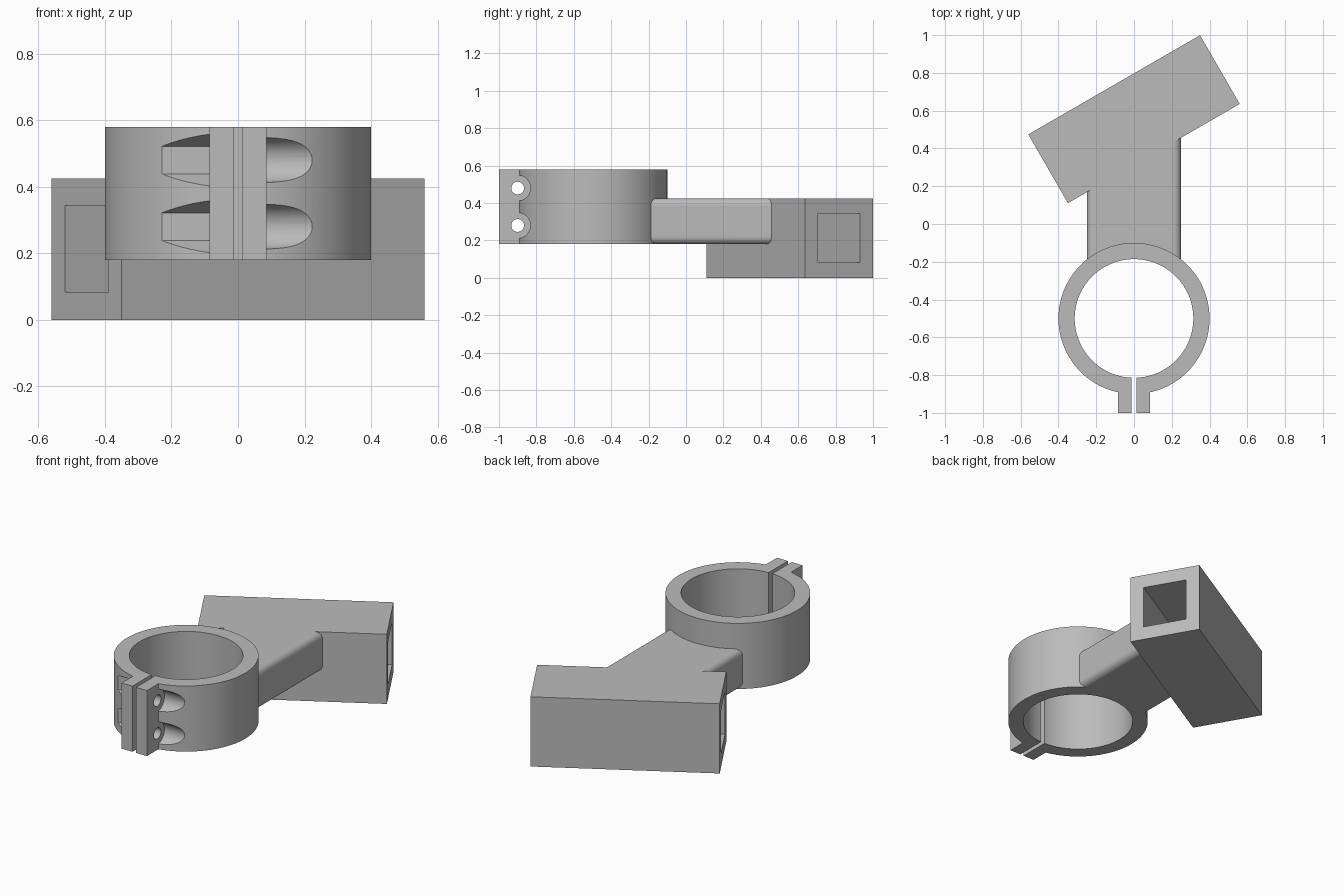
import bpy, bmesh
from math import pi, sin, cos, radians
from mathutils import Vector, Matrix

default = bpy.data.objects.get("Cube")
if default:
    bpy.data.objects.remove(default, do_unlink=True)

grey = bpy.data.materials.new("plain grey")
grey.use_nodes = True
colour = (0.5, 0.5, 0.5, 1)
grey.diffuse_color = colour
grey.node_tree.nodes["Principled BSDF"].inputs["Base Color"].default_value = colour


def finish(name, bm):
    bmesh.ops.recalc_face_normals(bm, faces=bm.faces)
    mesh = bpy.data.meshes.new(name)
    bm.to_mesh(mesh)
    bm.free()
    mesh.materials.append(grey)
    obj = bpy.data.objects.new(name, mesh)
    bpy.context.collection.objects.link(obj)
    return obj


def block(name, low, high, turn=0, round_y=0):
    """Box between two corners; optionally turned about z or with its y edges rounded."""
    low, high = Vector(low), Vector(high)
    bm = bmesh.new()
    bmesh.ops.create_cube(bm, size=1)
    size, centre = high - low, (low + high) / 2
    bmesh.ops.scale(bm, vec=size, verts=bm.verts)
    if round_y:
        edges = [e for e in bm.edges
                 if abs(e.verts[0].co.y - e.verts[1].co.y) > size.y / 2]
        bmesh.ops.bevel(bm, geom=edges, offset=round_y, segments=8,
                        profile=0.5, affect='EDGES')
    bmesh.ops.rotate(bm, verts=bm.verts, matrix=Matrix.Rotation(turn, 3, 'Z'))
    bmesh.ops.translate(bm, vec=centre, verts=bm.verts)
    return finish(name, bm)


def prism(name, centre, radius, sides, along):
    """Regular prism extruded from centre by the vector along (z or x)."""
    along, centre = Vector(along), Vector(centre)
    upright = abs(along.z) > 0
    bm = bmesh.new()
    ring = []
    for i in range(sides):
        a = 2 * pi * i / sides
        u, v = radius * cos(a), radius * sin(a)
        offset = Vector((u, v, 0)) if upright else Vector((0, v, u))
        ring.append(bm.verts.new(centre + offset))
    face = bm.faces.new(ring)
    grown = bmesh.ops.extrude_face_region(bm, geom=[face], use_keep_orig=True)["geom"]
    moved = [g for g in grown if isinstance(g, bmesh.types.BMVert)]
    bmesh.ops.translate(bm, vec=along, verts=moved)
    return finish(name, bm)


def combine(body, other, operation):
    other.hide_render = True
    mod = body.modifiers.new(other.name, 'BOOLEAN')
    mod.operation, mod.solver, mod.object = operation, 'EXACT', other
    bpy.context.view_layer.objects.active = body
    bpy.ops.object.modifier_apply(modifier=mod.name)
    bpy.data.objects.remove(other, do_unlink=True)


ring_y, bolt_y = -0.5, -0.9
bottom, top, arm_top = 0.18, 0.58, 0.425

# Clamp ring, flanges, connecting arm and angled square tube
body = prism("clamp_bracket", (0, ring_y, bottom), 0.4, 128, (0, 0, top - bottom))
combine(body, block("flanges", (-0.086, -1, bottom), (0.086, -0.84, top)), 'UNION')
combine(body, block("arm", (-0.25, -0.3, bottom), (0.25, 0.55, arm_top), round_y=0.04), 'UNION')
turn = radians(30)
combine(body, block("square_tube", (-0.525, 0.345, 0), (0.525, 0.765, arm_top), turn), 'UNION')

# Bore, clamping slot and tube channel
combine(body, prism("bore", (0, ring_y, 0.1), 0.314, 128, (0, 0, 0.6)), 'DIFFERENCE')
combine(body, block("slot", (-0.0125, -1.1, 0.1), (0.0125, -0.7, 0.7)), 'DIFFERENCE')
combine(body, block("channel", (-0.7, 0.425, 0.083), (0.7, 0.685, 0.343), turn), 'DIFFERENCE')

# Bolt holes, round head pockets on the left and hexagonal nut pockets on the right
for z in (0.28, 0.48):
    combine(body, prism("bolt_hole", (-0.3, bolt_y, z), 0.034, 32, (0.6, 0, 0)), 'DIFFERENCE')
    combine(body, prism("head_pocket", (0.086, bolt_y, z), 0.068, 48, (0.4, 0, 0)), 'DIFFERENCE')
    combine(body, prism("nut_pocket", (-0.086, bolt_y, z), 0.083, 6, (-0.4, 0, 0)), 'DIFFERENCE')

# Smooth curved walls, flat planar faces
bpy.ops.object.select_all(action='DESELECT')
body.select_set(True)
bpy.context.view_layer.objects.active = body
bpy.ops.object.shade_smooth_by_angle(angle=radians(30))
for face in body.data.polygons:
    if max(abs(c) for c in face.normal) > 0.9999:
        face.use_smooth = False
